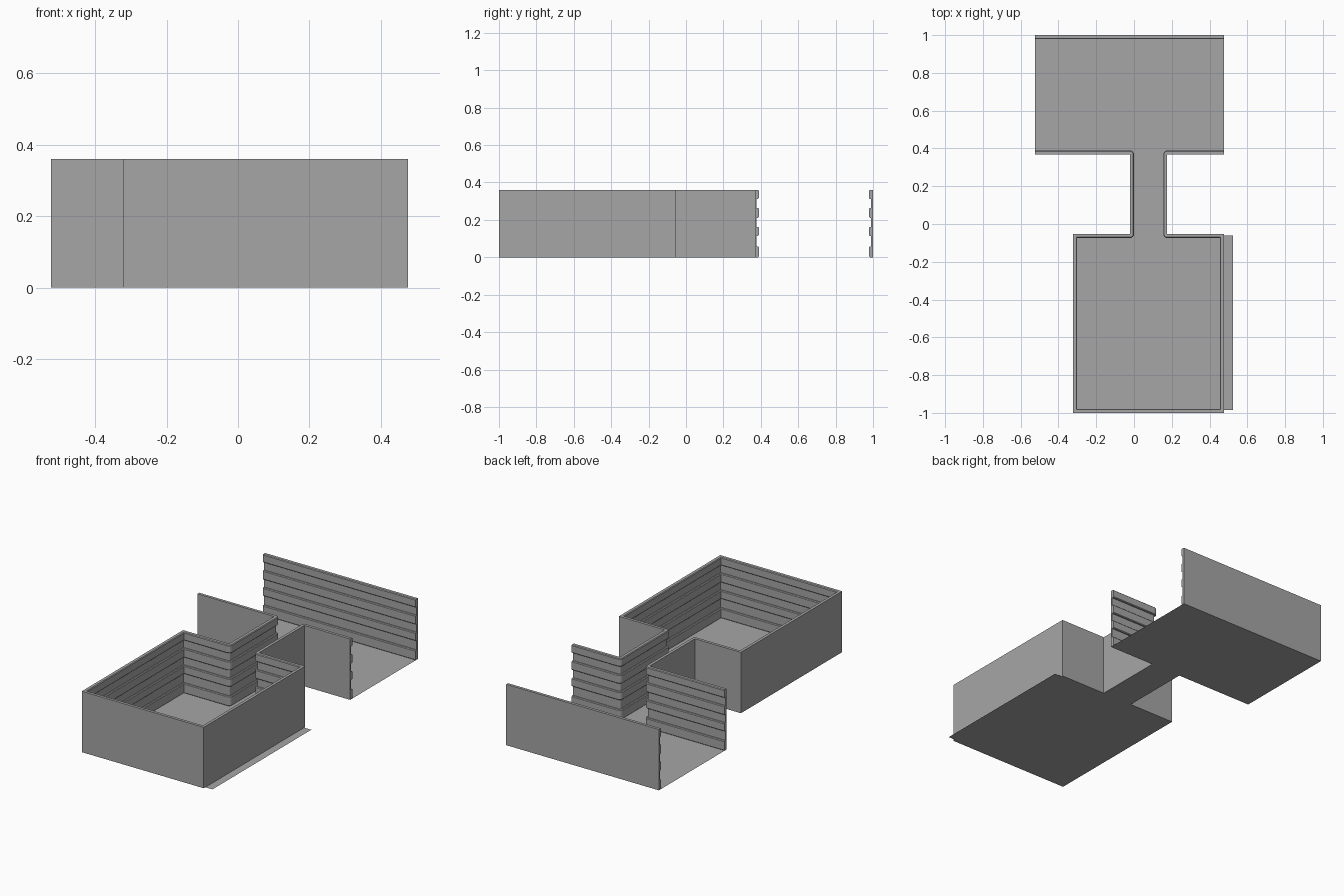
import bpy, bmesh
from mathutils import Vector

if "Cube" in bpy.data.objects:
    bpy.data.objects.remove(bpy.data.objects["Cube"], do_unlink=True)

grey = bpy.data.materials.new("plain_grey")
grey.use_nodes = True
COLOUR = (0.38, 0.38, 0.38, 1)
grey.diffuse_color = COLOUR
grey.node_tree.nodes["Principled BSDF"].inputs["Base Color"].default_value = COLOUR

HEIGHT, BASE, TIP, SOFT = 0.36, 0.01, 0.021, 0.004


def finish(name, bm):
    mesh = bpy.data.meshes.new(name)
    bm.to_mesh(mesh)
    bm.free()
    mesh.materials.append(grey)
    obj = bpy.data.objects.new(name, mesh)
    bpy.context.collection.objects.link(obj)
    return obj


# Wall cross-section: flat outside, four chamfered planks inside
profile = [(0, 0)]
for low, high in [(0, 0.058), (0.114, 0.163), (0.211, 0.264), (0.312, HEIGHT)]:
    profile += [(BASE, low), (TIP - SOFT, low), (TIP, low + SOFT),
                (TIP, high - SOFT), (TIP - SOFT, high), (BASE, high)]
profile.append((0, HEIGHT))


def wall(name, path):
    """Sweep the cross-section along a path with the planks on its left side."""
    pts = [Vector(p) for p in path]
    dirs = [(b - a).normalized() for a, b in zip(pts, pts[1:])]
    normals = [Vector((-d.y, d.x)) for d in dirs]
    stations = [(pts[0], normals[0])]
    for i, p in enumerate(pts[1:-1]):
        n1, n2 = normals[i], normals[i + 1]
        if dirs[i].cross(dirs[i + 1]) > 0:      # inside corner: mitre
            stations.append((p, n1 + n2))
        else:                                   # outside corner: rounded
            for k in range(5):
                stations.append((p, n1.lerp(n2, k / 4).normalized()))
    stations.append((pts[-1], normals[-1]))

    bm = bmesh.new()
    rows = [[bm.verts.new((p.x + n.x * d, p.y + n.y * d, z)) for d, z in profile]
            for p, n in stations]
    size = len(profile)
    for a, b in zip(rows, rows[1:]):
        for j in range(size):
            k = (j + 1) % size
            bm.faces.new((a[j], a[k], b[k], b[j]))
    bm.faces.new(rows[0])
    bm.faces.new(rows[-1][::-1])
    bmesh.ops.remove_doubles(bm, verts=bm.verts, dist=0.0001)
    bmesh.ops.recalc_face_normals(bm, faces=bm.faces)
    return finish(name, bm)


# Continuous wall round the front room, passage and back room's near side
wall("room_wall", [(-0.523, 0.368), (-0.021, 0.368), (-0.021, -0.053),
                   (-0.322, -0.053), (-0.322, -1), (0.476, -1),
                   (0.476, -0.053), (0.176, -0.053), (0.176, 0.368),
                   (0.476, 0.368)])
wall("back_wall", [(0.476, 1), (-0.523, 1)])

# Floor sheets
bm = bmesh.new()
for x1, x2, y1, y2 in [(-0.31, 0.523, -0.985, -0.062),
                       (-0.012, 0.167, -0.062, 0.375),
                       (-0.523, 0.476, 0.375, 0.992)]:
    bm.faces.new([bm.verts.new((x, y, 0)) for x, y in
                  ((x1, y1), (x2, y1), (x2, y2), (x1, y2))])
finish("floor", bm)
